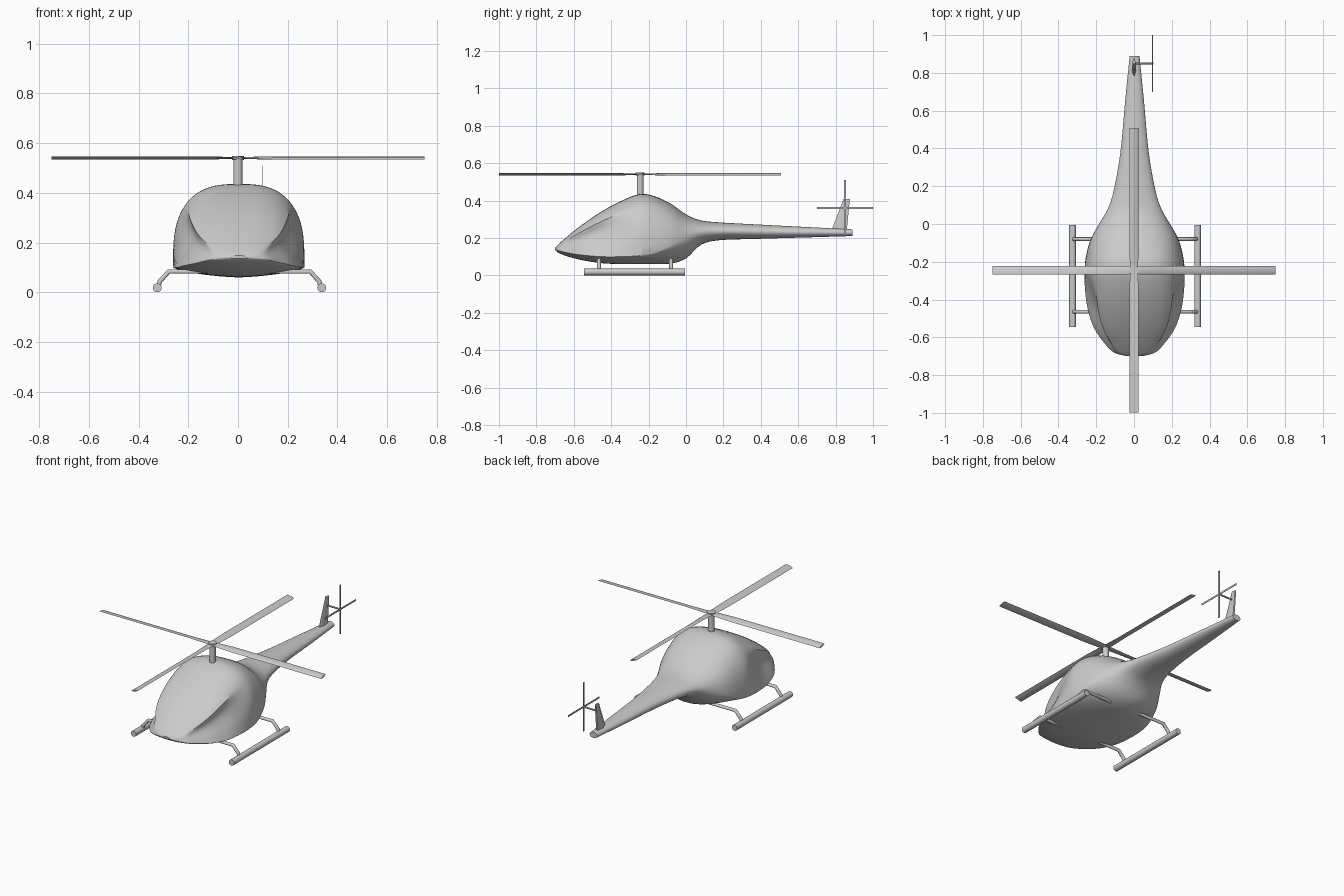
import bpy, bmesh, math
from mathutils import Matrix, Vector

cube = bpy.data.objects.get("Cube")
if cube:
    bpy.data.objects.remove(cube, do_unlink=True)

grey = bpy.data.materials.new("light_grey")
grey.use_nodes = True
shade = (0.6, 0.6, 0.6, 1)
grey.diffuse_color = shade
grey.node_tree.nodes["Principled BSDF"].inputs["Base Color"].default_value = shade


def finish(name, bm, angle=35):
    """Turn a bmesh into a shaded, coloured object."""
    bmesh.ops.recalc_face_normals(bm, faces=bm.faces)
    mesh = bpy.data.meshes.new(name)
    bm.to_mesh(mesh)
    bm.free()
    mesh.materials.append(grey)
    obj = bpy.data.objects.new(name, mesh)
    bpy.context.collection.objects.link(obj)
    bpy.ops.object.select_all(action='DESELECT')
    obj.select_set(True)
    bpy.context.view_layer.objects.active = obj
    bpy.ops.object.shade_smooth_by_angle(angle=math.radians(angle))
    return obj


def loft(name, rings, matrix=Matrix()):
    """Skin equal-length closed rings and cap both ends."""
    bm = bmesh.new()
    loops = [[bm.verts.new(matrix @ Vector(p)) for p in ring] for ring in rings]
    for a, b in zip(loops, loops[1:]):
        for i in range(len(a)):
            j = (i + 1) % len(a)
            bm.faces.new((a[i], a[j], b[j], b[i]))
    bm.faces.new(loops[0])
    bm.faces.new(loops[-1])
    return finish(name, bm)


def rod(name, start, end, radius, sides=20):
    """Straight capped tube between two points."""
    start, end = Vector(start), Vector(end)
    axis = end - start
    turn = axis.to_track_quat('Z', 'Y').to_matrix().to_4x4()
    bm = bmesh.new()
    bmesh.ops.create_cone(bm, cap_ends=True, segments=sides, radius1=radius,
                          radius2=radius, depth=axis.length,
                          matrix=Matrix.Translation((start + end) / 2) @ turn)
    return finish(name, bm)


# Fuselage stations: y, half width, top, rim, bottom, roundness, side scoop
STATIONS = [
    (-.70, .04, .147, .14, .135, 2.3, 0),
    (-.68, .11, .168, .132, .12, 2.5, .06),
    (-.63, .16, .212, .12, .10, 2.7, .14),
    (-.55, .215, .275, .108, .08, 2.8, .2),
    (-.45, .248, .342, .1, .065, 2.8, .2),
    (-.35, .262, .396, .1, .06, 2.8, .1),
    (-.25, .265, .434, .105, .06, 2.8, 0),
    (-.17, .257, .424, .12, .06, 2.7, 0),
    (-.08, .232, .382, .16, .063, 2.4, 0),
    (0, .188, .326, .2, .09, 2.1, 0),
    (.08, .142, .294, .228, .163, 2, 0),
    (.18, .11, .283, .235, .188, 2, 0),
    (.38, .075, .272, .234, .195, 2, 0),
    (.65, .05, .258, .23, .203, 2, 0),
    (.89, .026, .246, .228, .21, 2, 0),
]


def spline(rows, steps):
    """Catmull-Rom interpolation of table rows."""
    out = []
    for i in range(len(rows) - 1):
        a, b, c, d = (rows[max(0, min(len(rows) - 1, i + k))] for k in (-1, 0, 1, 2))
        for s in range(steps):
            t = s / steps
            out.append([q + t * (r - p) / 2 + t * t * (2 * p - 5 * q + 4 * r - s_) / 2
                        + t ** 3 * (3 * q - p - 3 * r + s_) / 2
                        for p, q, r, s_ in zip(a, b, c, d)])
    return out + [list(rows[-1])]


def section(y, width, top, rim, bottom, power, scoop, count=72):
    """Domed upper half above a sharp rim, shallow belly below."""
    ring = []
    for i in range(count):
        a = math.tau * i / count
        c, s = math.cos(a), math.sin(a)
        upper = s >= 0
        n = power if upper else 2 - (power - 2) * .6
        x = width * math.copysign(abs(c) ** (2 / n), c)
        rise = abs(s) ** (2 / n)
        if upper:
            u = math.atan2(s, abs(c)) / (math.pi / 4)
            x *= 1 - scoop * math.sin(math.pi * min(1, u))
        z = rim + rise * (top - rim if upper else bottom - rim)
        ring.append((x + .003, y, z))
    return ring


loft("fuselage", [section(*row) for row in spline(STATIONS, 4)])

# Main rotor: mast and four pitched blades
HUB = Vector((0, -.245, .541))
rod("rotor_mast", (0, -.245, .4), HUB, .018)
rod("rotor_hub", HUB - Vector((0, 0, .008)), HUB + Vector((0, 0, .008)), .024)


def blade_section(x, chord, thick, pitch):
    outline = ((-.5, 0), (-.3, .5), (.2, .4), (.5, 0), (.2, -.4), (-.3, -.5))
    c, s = math.cos(pitch), math.sin(pitch)
    return [(x, u * chord * c - v * thick * s, u * chord * s + v * thick * c)
            for u, v in outline]


for k in range(4):
    rings = [blade_section(.01, .03, .006, 0), blade_section(.03, .045, .007, .08),
             blade_section(.14, .047, .008, .26), blade_section(.75, .047, .008, .26)]
    spin = Matrix.Translation(HUB) @ Matrix.Rotation(k * math.pi / 2, 4, 'Z')
    if k % 2:
        # The fore and aft blades reach the full rotor span
        spin = spin @ Matrix.Diagonal((1.005, 1, 1, 1))
    loft(f"rotor_blade_{k + 1}", rings, spin)

# Tail fin
def fin_ring(front, back, z, half):
    mid = front + (back - front) * .4
    return [(0, front, z), (half, mid, z), (half * .5, back, z),
            (-half * .5, back, z), (-half, mid, z)]


loft("tail_fin", [fin_ring(.772, .858, .225, .012), fin_ring(.842, .876, .408, .008)])

# Tail rotor on the left of the fin
TAIL = Vector((.098, .85, .36))
rod("tail_rotor_shaft", (0, .85, .36), TAIL + Vector((.004, 0, 0)), .005, 10)
for k in range(4):
    turn = Matrix.Translation(TAIL) @ Matrix.Rotation(k * math.pi / 2, 4, 'X')
    bm = bmesh.new()
    bmesh.ops.create_cube(bm, matrix=turn @ Matrix.Translation((0, 0, .075))
                          @ Matrix.Diagonal((.003, .01, .15, 1)))
    finish(f"tail_rotor_blade_{k + 1}", bm)

# Landing skids and bent cross tubes
CENTRE = .006
for side, label in ((1, "left"), (-1, "right")):
    x = CENTRE + side * .331
    rod(f"{label}_skid", (x, -.545, .018), (x, -.005, .018), .018)

for y, label in ((-.465, "front"), (-.08, "rear")):
    curve = bpy.data.curves.new(f"{label}_cross_tube", 'CURVE')
    curve.dimensions = '3D'
    curve.bevel_depth = .01
    curve.bevel_resolution = 3
    curve.use_fill_caps = True
    half = [(.326, .02), (.322, .042), (.285, .083)]
    path = [(-x, z) for x, z in half] + [(x, z) for x, z in reversed(half)]
    line = curve.splines.new('POLY')
    line.points.add(len(path) - 1)
    for point, (x, z) in zip(line.points, path):
        point.co = (x + CENTRE, y, z, 1)
    curve.materials.append(grey)
    bpy.context.collection.objects.link(bpy.data.objects.new(f"{label}_cross_tube", curve))
